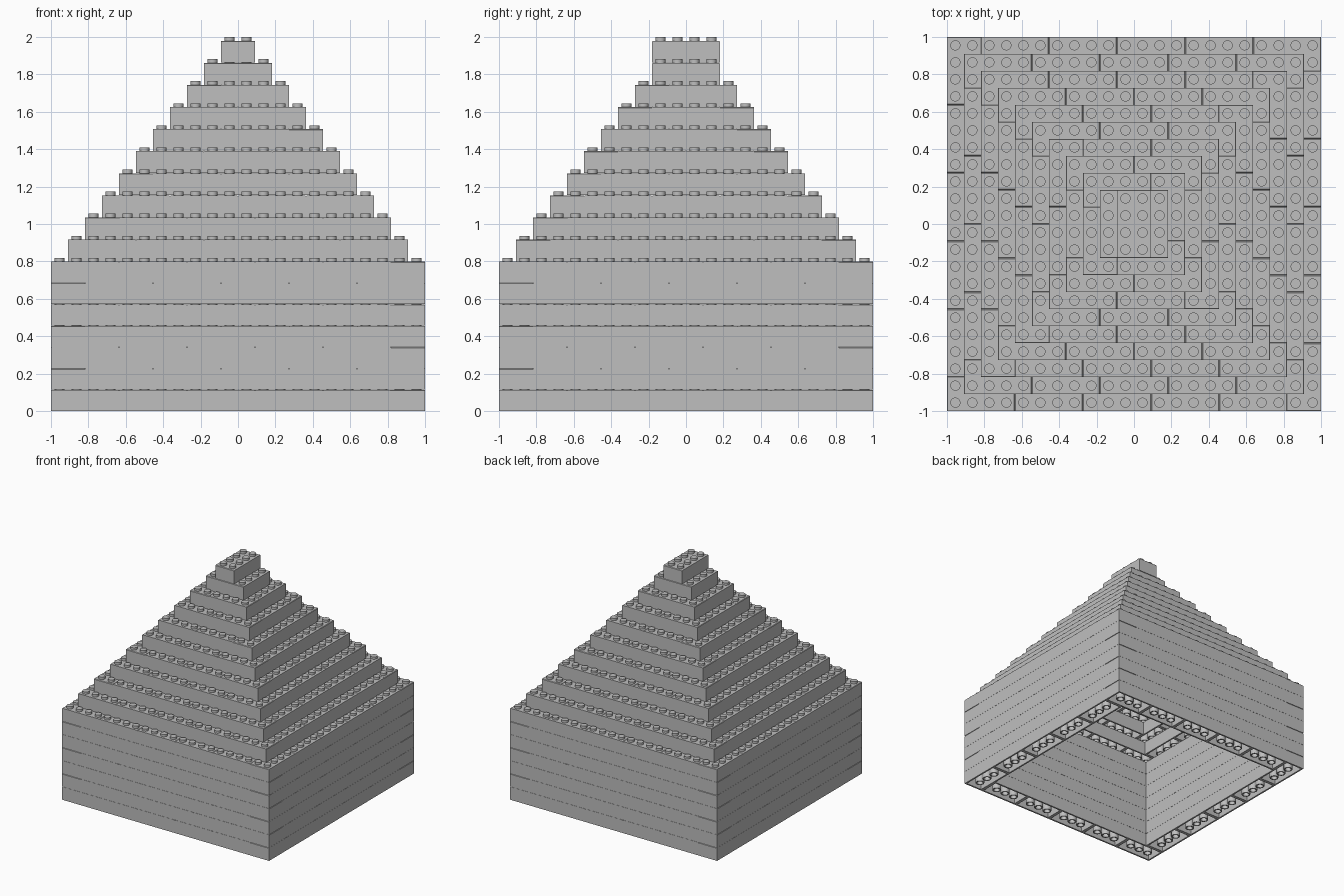
import bpy
import bmesh
import math
from mathutils import Matrix, Vector

cube = bpy.data.objects.get("Cube")
if cube:
    bpy.data.objects.remove(cube, do_unlink=True)

PITCH = 2 / 22          # stud spacing
BASE_H = 0.8 / 7        # layer height of the plinth
STEP_H = 0.118          # layer height of the stepped part
STUD_H = 0.0195
BODY_H = BASE_H - 0.001
WALL = 0.014

grey = bpy.data.materials.new("light grey plastic")
grey.use_nodes = True
grey.diffuse_color = (0.52, 0.52, 0.52, 1)
grey.node_tree.nodes["Principled BSDF"].inputs["Base Color"].default_value = grey.diffuse_color


def hollow(bm, face, wall, depth):
    """Sink a cavity into a downward-facing face, leaving a rim."""
    bmesh.ops.inset_region(bm, faces=[face], thickness=wall, use_even_offset=True)
    inner = bmesh.ops.extrude_discrete_faces(bm, faces=[face])["faces"][0]
    bmesh.ops.translate(bm, verts=inner.verts, vec=(0, 0, depth))


def cylinder(bm, x, y, z0, z1, radius, sides):
    """Add a capped upright cylinder and return its bottom face."""
    verts = bmesh.ops.create_cone(
        bm, cap_ends=True, segments=sides, radius1=radius, radius2=radius,
        depth=z1 - z0, matrix=Matrix.Translation((x, y, (z0 + z1) / 2)))["verts"]
    faces = {f for v in verts for f in v.link_faces}
    return min(faces, key=lambda f: f.calc_center_median().z)


def brick_mesh():
    """A two by four brick with studs above and tubes below."""
    bm = bmesh.new()
    size = Matrix.Diagonal((4 * PITCH, 2 * PITCH, BODY_H, 1))
    bmesh.ops.create_cube(bm, size=1, matrix=Matrix.Translation((0, 0, BODY_H / 2)) @ size)
    # Narrow groove where brick ends meet
    ends = [e for e in bm.edges if all(v.co.z > 0.01 for v in e.verts)
            and e.verts[0].co.x * e.verts[1].co.x > 0]
    bmesh.ops.bevel(bm, geom=ends, offset=0.004, segments=1, affect='EDGES')
    bottom = min(bm.faces, key=lambda f: f.calc_center_median().z)
    hollow(bm, bottom, WALL, BODY_H - WALL)
    for i in range(4):
        for j in (-0.5, 0.5):
            cap = cylinder(bm, (i - 1.5) * PITCH, j * PITCH, BODY_H,
                           BODY_H + STUD_H, 0.3 * PITCH, 16)
            bm.faces.remove(cap)
    for i in (-1, 0, 1):
        cap = cylinder(bm, i * PITCH, 0, 0, BODY_H - WALL, 0.4 * PITCH, 16)
        hollow(bm, cap, 0.01, BODY_H - 2 * WALL)
    mesh = bpy.data.meshes.new("brick")
    bm.to_mesh(mesh)
    bm.free()
    mesh.materials.append(grey)
    return mesh


MESH = brick_mesh()


def place(name, x, y, z, turned, height):
    """Put one brick at stud coordinates."""
    ob = bpy.data.objects.new(name, MESH)
    ob.location = (x * PITCH, y * PITCH, z)
    ob.rotation_euler.z = math.pi / 2 if turned else 0
    ob.scale.z = height / BASE_H
    bpy.context.collection.objects.link(ob)
    return ob


def pinwheel_ring(name, n, z, height, flip):
    """Ring whose four arms each start where the previous one ends."""
    for quarter in range(4):
        for k in range((n - 2) // 4):
            x, y = n / 2 - 2 - 4 * k, n / 2 - 1
            p = Matrix.Rotation(quarter * math.pi / 2, 2) @ Vector((-x if flip else x, y))
            place(name, p.x, p.y, z, quarter % 2, height)


def straight_ring(name, n, z, height):
    """Ring with full front and back rows and shorter side rows."""
    for side in (-1, 1):
        for k in range(n // 4):
            place(name, 2 + 4 * k - n / 2, side * (n / 2 - 1), z, False, height)
        for k in range(n // 4 - 1):
            place(name, side * (n / 2 - 1), 4 + 4 * k - n / 2, z, True, height)


# Plinth: seven hollow rings with alternating bond
for layer in range(7):
    pinwheel_ring("plinth_brick", 22, layer * BASE_H, BASE_H, layer % 2 == 1)

# Stepped pyramid: each ring one stud in from the last
z = 7 * BASE_H
for n in range(20, 5, -2):
    if n % 4:
        pinwheel_ring("step_brick", n, z, STEP_H, n != 10)
    else:
        straight_ring("step_brick", n, z, STEP_H)
    z += STEP_H

# Crown: a pair of bricks and a single capstone
for side in (-1, 1):
    place("crown_brick", side, 0, z, True, STEP_H)
capstone = place("capstone_brick", 0, 0, z + STEP_H, True, STEP_H)

# Round studs and tubes shade smooth, box edges stay sharp
bpy.ops.object.select_all(action='DESELECT')
bpy.context.view_layer.objects.active = capstone
capstone.select_set(True)
bpy.ops.object.shade_smooth_by_angle(angle=math.radians(40))
